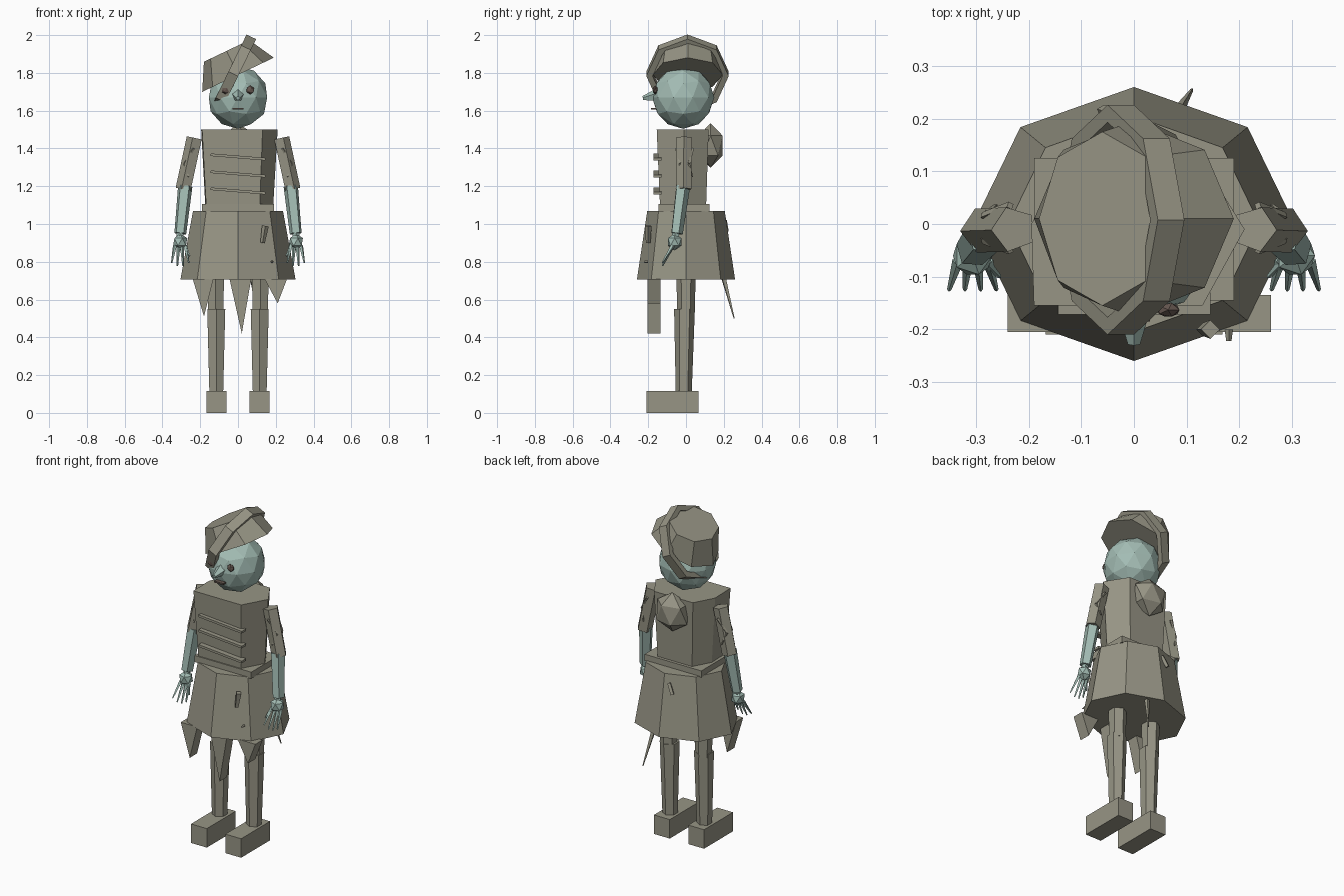
import bpy, bmesh, math
from mathutils import Vector, Matrix

cube = bpy.data.objects.get("Cube")
if cube:
    bpy.data.objects.remove(cube, do_unlink=True)


def material(name, rgb):
    m = bpy.data.materials.new(name)
    m.use_nodes = True
    m.diffuse_color = (*rgb, 1)
    m.node_tree.nodes["Principled BSDF"].inputs["Base Color"].default_value = (*rgb, 1)
    return m


CLOTH = material("olive grey cloth", (0.31, 0.30, 0.235))
SKIN = material("pale teal skin", (0.37, 0.51, 0.46))
EYE = material("dark brown eye", (0.13, 0.095, 0.08))


def finish(name, bm, mat):
    bmesh.ops.recalc_face_normals(bm, faces=bm.faces)
    mesh = bpy.data.meshes.new(name)
    bm.to_mesh(mesh)
    bm.free()
    mesh.materials.append(mat)
    ob = bpy.data.objects.new(name, mesh)
    bpy.context.collection.objects.link(ob)
    return ob


def box(name, lo, hi, mat=CLOTH, tilt=0):
    lo, hi = Vector(lo), Vector(hi)
    bm = bmesh.new()
    bmesh.ops.create_cube(bm, size=1, matrix=Matrix.Translation((lo + hi) / 2)
                          @ Matrix.Rotation(tilt, 4, 'Y') @ Matrix.Diagonal((*(hi - lo), 1)))
    return finish(name, bm, mat)


def ball(name, centre, size, subdiv, mat):
    bm = bmesh.new()
    bmesh.ops.create_icosphere(bm, subdivisions=subdiv, radius=1,
                               matrix=Matrix.Translation(centre) @ Matrix.Diagonal((*size, 1)))
    return finish(name, bm, mat)


def limb(name, a, b, r1, r2, sides, mat=CLOTH, turn=0):
    """Tapered prism running from a to b."""
    a, b = Vector(a), Vector(b)
    d = b - a
    rot = d.to_track_quat('Z', 'Y').to_matrix().to_4x4()
    bm = bmesh.new()
    bmesh.ops.create_cone(bm, cap_ends=True, segments=sides, radius1=r1, radius2=r2, depth=d.length,
                          matrix=Matrix.Translation((a + b) / 2) @ rot @ Matrix.Rotation(turn, 4, 'Z'))
    return finish(name, bm, mat)


def loft(name, loops, mat=CLOTH, closed=False):
    """Joins matching loops of points; ends are capped unless the loops close on themselves."""
    bm = bmesh.new()
    rings = [[bm.verts.new(p) for p in loop] for loop in loops]
    pairs = list(zip(rings, rings[1:])) + ([(rings[-1], rings[0])] if closed else [])
    for lower, upper in pairs:
        for i in range(len(lower)):
            j = (i + 1) % len(lower)
            bm.faces.new((lower[i], lower[j], upper[j], upper[i]))
    if not closed:
        bm.faces.new(rings[0][::-1])
        bm.faces.new(rings[-1])
    return finish(name, bm, mat)


def ring(rx, ry, z, n=8):
    return [Vector((rx * math.cos(i * math.tau / n), ry * math.sin(i * math.tau / n), z)) for i in range(n)]


# Torso, lopsided six-sided block
outline = [(-0.19, -0.155), (0.13, -0.155), (0.21, -0.01), (0.13, 0.12), (-0.13, 0.12), (-0.195, 0.0)]
loft("torso", [[(x * s, y * s, z) for x, y in outline] for s, z in ((0.88, 1.07), (1, 1.5))])
box("belt", (-0.19, -0.145, 1.065), (0.19, 0.125, 1.105))
ball("back_hump", (0, 0.13, 1.415), (0.11, 0.075, 0.118), 1, CLOTH)
for z in (1.355, 1.265, 1.175):
    box("chest_bar", (-0.145, -0.172, z - 0.007), (0.145, -0.13, z + 0.007), CLOTH, 0.08)

# Skirt with ragged points
loft("skirt", [ring(0.305, 0.26, 0.705), ring(0.238, 0.205, 1.07)])
for x1, x2, tip, low in ((-0.24, -0.13, -0.18, 0.51), (-0.045, 0.07, 0.02, 0.42), (0.14, 0.26, 0.21, 0.58)):
    tri = [(x1, 0.71), (x2, 0.71), (tip, low)]
    loft("skirt_rag", [[(x, y, z) for x, z in tri] for y in (-0.205, -0.135)])
limb("back_rag", (0.075, 0.2, 0.71), (0.11, 0.255, 0.5), 0.014, 0.003, 4)
limb("skirt_patch", (0.13, -0.2, 0.9), (0.145, -0.2, 0.99), 0.012, 0.018, 4)
limb("skirt_stud", (0.18, -0.2, 0.8), (0.18, -0.222, 0.8), 0.008, 0.005, 4)
limb("back_patch", (-0.03, 0.205, 1.02), (-0.06, 0.215, 0.96), 0.012, 0.012, 4)

# Mirrored limbs
for s, side in ((1, "left"), (-1, "right")):
    limb(side + "_thigh", (s * 0.118, 0, 0.53), (s * 0.118, 0, 0.75), 0.046, 0.052, 6)
    limb(side + "_shin", (s * 0.115, -0.012, 0.1), (s * 0.115, -0.008, 0.55), 0.042, 0.055, 6)
    box(side + "_foot", (s * 0.115 - 0.053, -0.21, 0), (s * 0.115 + 0.053, 0.067, 0.115))
    limb(side + "_sleeve", (s * 0.228, -0.01, 1.455), (s * 0.287, -0.012, 1.183), 0.044, 0.044, 5)
    limb(side + "_forearm", (s * 0.28, -0.018, 1.2), (s * 0.306, -0.05, 0.95), 0.04, 0.033, 5, SKIN)
    limb(side + "_wrist", (s * 0.305, -0.05, 0.97), (s * 0.306, -0.058, 0.92), 0.02, 0.02, 5, SKIN)
    ball(side + "_hand", (s * 0.306, -0.06, 0.905), (0.042, 0.042, 0.045), 1, SKIN)
    for k in range(4):
        u = (k - 1.5) / 1.5
        low = 0.77 + 0.025 * abs(u)
        limb(side + "_finger", (s * (0.306 + 0.028 * u), -0.07, 0.885),
             (s * (0.306 + 0.045 * u), -0.125, low), 0.011, 0.004, 4, SKIN)
    limb(side + "_thumb", (s * 0.285, -0.07, 0.9), (s * 0.255, -0.1, 0.83), 0.01, 0.004, 4, SKIN)
    # Loose stitches on the sleeves
    for y, lean in ((-0.05, 0.02), (0.035, -0.02)):
        limb(side + "_sleeve_stitch", (s * 0.235, y, 1.4), (s * 0.285, y + lean, 1.32), 0.008, 0.008, 4)
        limb(side + "_sleeve_thread", (s * 0.285, y + lean, 1.32), (s * 0.262, y, 1.25), 0.007, 0.004, 4)
    # Eyes
    ball(side + "_eye", (s * 0.065, -0.163, 1.71), (0.024, 0.015, 0.024), 1, EYE)

# Head and face
ball("head", (0, -0.015, 1.67), (0.162, 0.165, 0.166), 2, SKIN)
limb("nose", (0, -0.16, 1.68), (0, -0.228, 1.665), 0.033, 0.012, 5, SKIN)
box("mouth", (-0.03, -0.185, 1.605), (0.03, -0.14, 1.614), EYE)

# Tilted cap, with a broad band crossing over it
tilt = Matrix.Translation((0, 0.01, 1.79)) @ Matrix.Rotation(-0.445, 4, 'Y')
# rotation leans the crown toward the right side
loft("cap", [[tilt @ p for p in ring(rx, ry, z)] for rx, ry, z in ((0.21, 0.185, 0), (0.133, 0.165, 0.14))])
hoop = Matrix.Translation((-0.025, 0.008, 1.795)) @ Matrix.Rotation(math.radians(-64), 4, 'Y')
section = [(0.218, -0.028), (0.218, 0.028), (0.185, 0.028), (0.185, -0.028)]
loft("cap_band", [[hoop @ p for p in ring(r, r, z)] for r, z in section], CLOTH, True)
